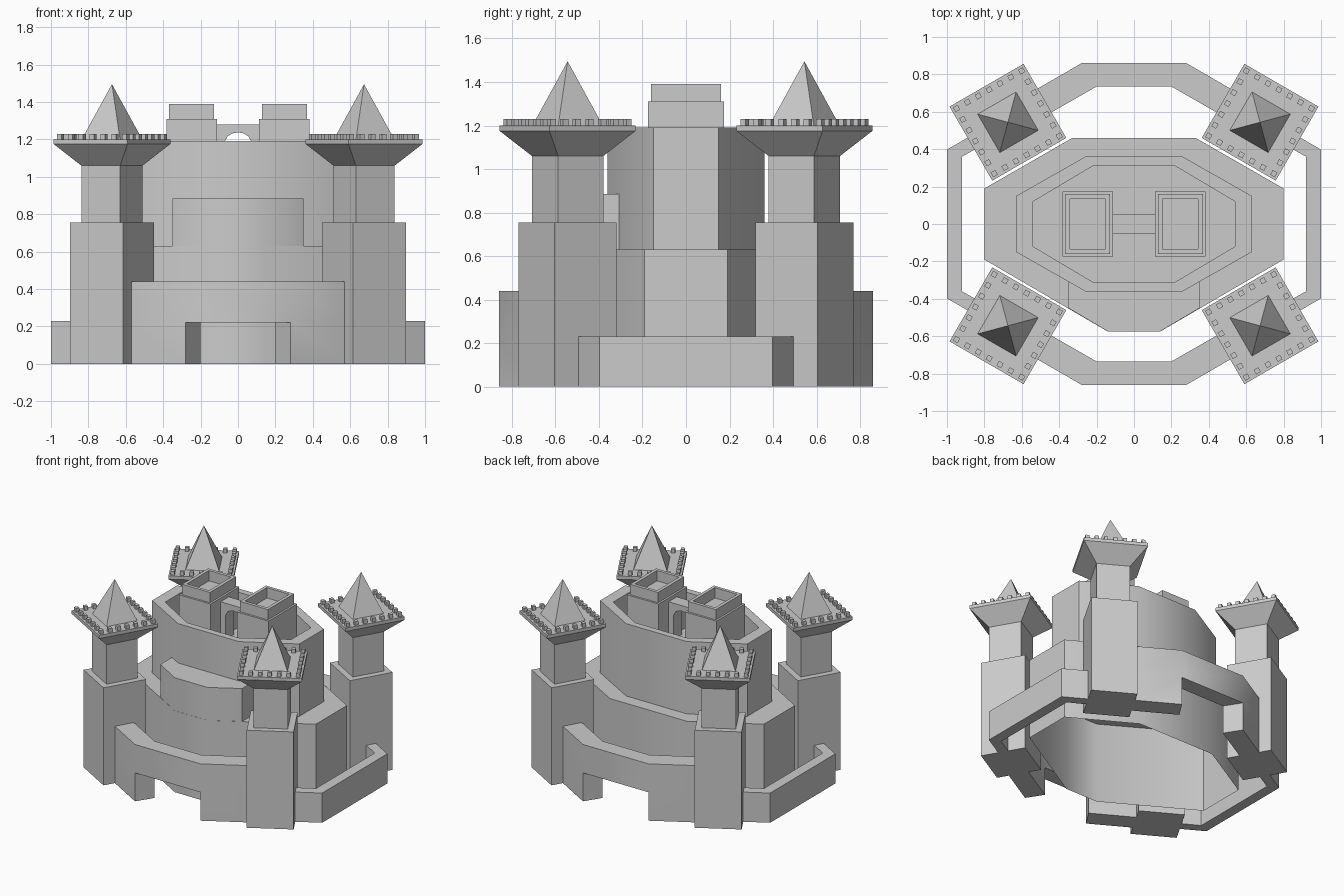
import bpy, bmesh
from math import radians
from mathutils import Matrix

if "Cube" in bpy.data.objects:
    bpy.data.objects.remove(bpy.data.objects["Cube"])


def finish(name, bm, matrix=None):
    bmesh.ops.recalc_face_normals(bm, faces=bm.faces)
    mesh = bpy.data.meshes.new(name)
    bm.to_mesh(mesh)
    bm.free()
    ob = bpy.data.objects.new(name, mesh)
    bpy.context.collection.objects.link(ob)
    if matrix:
        ob.matrix_world = matrix
    bpy.ops.object.select_all(action='DESELECT')
    ob.select_set(True)
    bpy.context.view_layer.objects.active = ob
    bpy.ops.object.shade_smooth_by_angle(angle=radians(42))
    return ob


def loft(bm, rings, bottom=True, top=True):
    """Join equal-sized (outline, z) rings into a skin."""
    rows = [[bm.verts.new((x, y, z)) for x, y in pts] for pts, z in rings]
    n = len(rows[0])
    for a, b in zip(rows, rows[1:]):
        for i in range(n):
            j = (i + 1) % n
            bm.faces.new((a[i], a[j], b[j], b[i]))
    if bottom:
        bm.faces.new(rows[0][::-1])
    if top:
        bm.faces.new(rows[-1])


def square(s, t=None, cx=0):
    h, k = s / 2, (t or s) / 2
    return [(cx - h, -k), (cx + h, -k), (cx + h, k), (cx - h, k)]


def octagon(xo, yi, xf, yf, xb, yb):
    return [(-xo, -yi), (-xf, -yf), (xf, -yf), (xo, -yi),
            (xo, yi), (xb, yb), (-xb, yb), (-xo, yi)]


# keep: hollow two-tier shell with a sunken roof
tier = octagon(.80, .19, .14, .575, .33, .46)
upper = octagon(.63, .15, .26, .36, .26, .36)
inner = octagon(.54, .12, .22, .31, .22, .31)
bm = bmesh.new()
loft(bm, [(tier, 0), (tier, .63), (upper, .63), (upper, 1.19),
          (inner, 1.19), (inner, 1.0)], bottom=False)
finish("keep", bm)

# raised block on the front of the lower tier
bastion = [(-.35, -.25), (-.35, -.45), (-.14, -.574), (.14, -.574), (.35, -.45), (.35, -.25)]
bm = bmesh.new()
loft(bm, [(bastion, .63), (bastion, .885)])
finish("front_bastion", bm)

# twin roof turrets with recessed tops
for side, label in ((-1, "left"), (1, "right")):
    c = side * .248
    a, b, r = square(.27, .35, c), square(.24, .32, c), square(.19, .27, c)
    bm = bmesh.new()
    loft(bm, [(a, 1.0), (a, 1.31), (b, 1.31), (b, 1.39), (r, 1.39), (r, 1.31)])
    finish("roof_turret_" + label, bm)

# arched wall between the turrets
prof = [(-.125, 1.0), (-.125, 1.28), (.125, 1.28), (.125, 1.0), (.07, 1.0), (.07, 1.19),
        (.055, 1.217), (.03, 1.232), (0, 1.237), (-.03, 1.232), (-.055, 1.217),
        (-.07, 1.19), (-.07, 1.0)]
bm = bmesh.new()
loft(bm, [(prof, -.05), (prof, .05)])
finish("roof_arch", bm, Matrix.Rotation(radians(90), 4, 'X'))

# corner towers
for sx in (-1, 1):
    for sy in (-1, 1):
        tag = ("back" if sy > 0 else "front") + ("_right" if sx > 0 else "_left")
        m = Matrix.Translation((sx * .674, sy * .544, 0)) @ Matrix.Rotation(radians(-30 * sx * sy), 4, 'Z')
        bm = bmesh.new()
        loft(bm, [(square(.33), 0), (square(.33), .755), (square(.24), .755),
                  (square(.24), 1.06), (square(.457), 1.175), (square(.457), 1.2)])
        finish("tower_" + tag, bm, m)

        bm = bmesh.new()
        bmesh.ops.create_cone(bm, cap_ends=True, segments=4, radius1=.237 / 2 ** .5, radius2=0, depth=.295,
                              matrix=Matrix.Translation((0, 0, 1.3475)) @ Matrix.Rotation(radians(45), 4, 'Z'))
        finish("spire_" + tag, bm, m)

        # small battlements around the platform
        bm = bmesh.new()
        for i in range(7):
            for j in range(7):
                if i in (0, 6) or j in (0, 6):
                    at = Matrix.Translation(((i - 3) * .067, (j - 3) * .067, 1.2125))
                    bmesh.ops.create_cube(bm, size=1, matrix=at @ Matrix.Diagonal((.028, .028, .035, 1)))
        finish("battlements_" + tag, bm, m)

# long curtain walls, middle span raised as a gateway
for s, label in ((-1, "front"), (1, "back")):
    outer = [(-.60, .675), (-.28, .86), (.28, .86), (.60, .675)]
    inn = [(-.54, .54), (-.20, .735), (.20, .735), (.54, .54)]
    bm = bmesh.new()
    tops = [[bm.verts.new((x, s * y, .44)) for x, y in p] for p in (outer, inn)]
    mids = [[bm.verts.new((x, s * y, .22)) for x, y in p] for p in (outer, inn)]
    lows = [[bm.verts.new((x, s * y, 0)) for x, y in p] for p in (outer, inn)]
    for i in range(3):
        bm.faces.new((tops[0][i], tops[0][i + 1], tops[1][i + 1], tops[1][i]))
        base = mids if i == 1 else lows
        bm.faces.new((base[0][i], base[0][i + 1], base[1][i + 1], base[1][i]))
        for k in (0, 1):
            bm.faces.new((tops[k][i], tops[k][i + 1], mids[k][i + 1], mids[k][i]))
            if i != 1:
                bm.faces.new((mids[k][i], mids[k][i + 1], lows[k][i + 1], lows[k][i]))
    for i in (1, 2):  # gateway jambs
        bm.faces.new((mids[0][i], mids[1][i], lows[1][i], lows[0][i]))
    for i in (0, 3):  # ends inside the towers
        bm.faces.new((tops[0][i], tops[1][i], mids[1][i], mids[0][i]))
        bm.faces.new((mids[0][i], mids[1][i], lows[1][i], lows[0][i]))
    finish("gate_wall_" + label, bm)

# low side walls
for s, label in ((-1, "left"), (1, "right")):
    path = [(.78, .525), (1, .398), (1, -.398), (.78, -.525),
            (.74, -.46), (.92, -.36), (.92, .36), (.74, .46)]
    pts = [(s * x, y) for x, y in path]
    bm = bmesh.new()
    loft(bm, [(pts, 0), (pts, .23)])
    finish("side_wall_" + label, bm)
